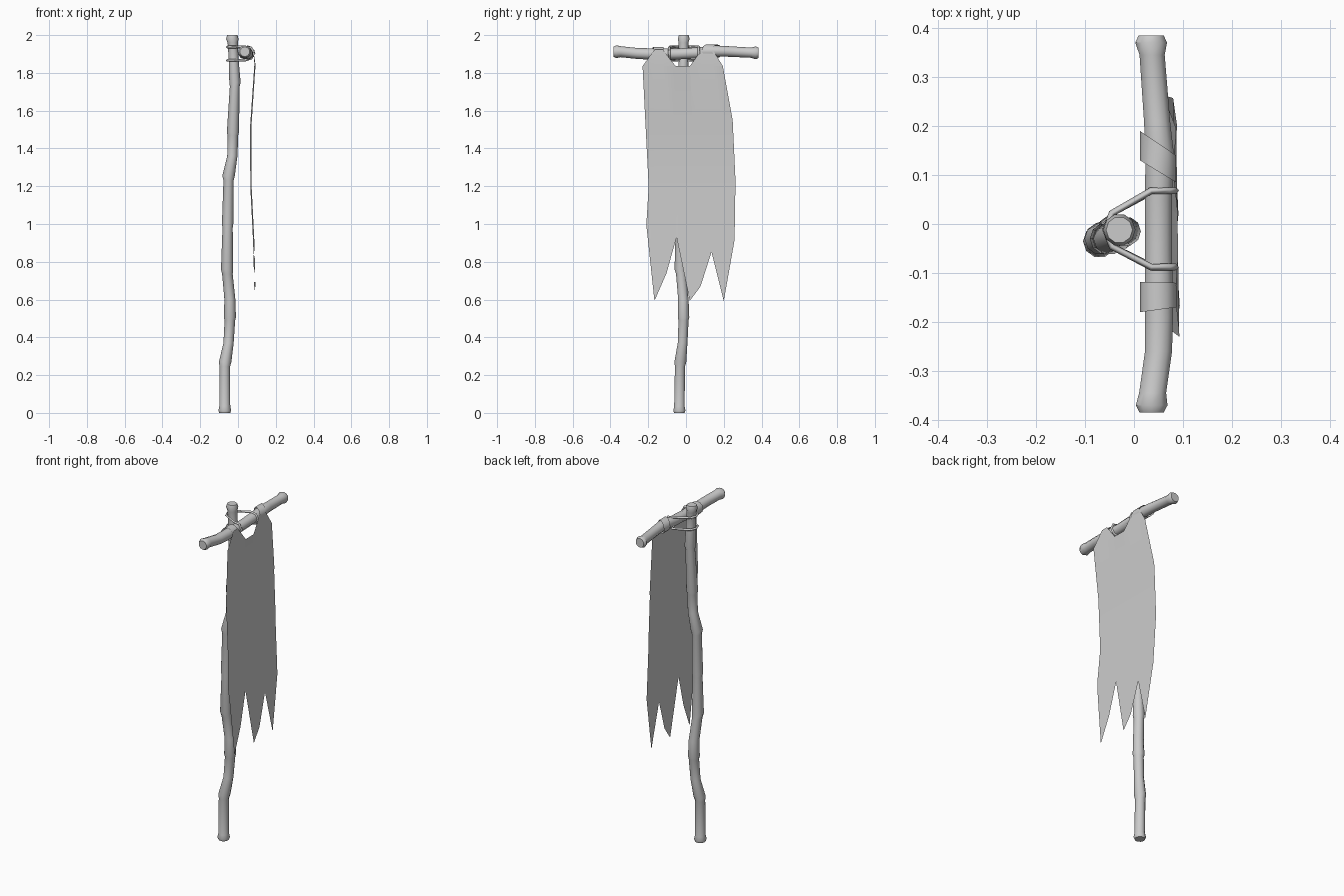
import bpy, bmesh
from math import sin, cos, pi
from mathutils import Vector

if "Cube" in bpy.data.objects:
    bpy.data.objects.remove(bpy.data.objects["Cube"])


def finish(name, bm, smooth=True):
    me = bpy.data.meshes.new(name)
    bm.to_mesh(me)
    bm.free()
    ob = bpy.data.objects.new(name, me)
    bpy.context.collection.objects.link(ob)
    if smooth:
        for o in bpy.context.selected_objects:
            o.select_set(False)
        ob.select_set(True)
        bpy.context.view_layer.objects.active = ob
        bpy.ops.object.shade_smooth_by_angle(angle=0.7)
    return ob


def stick(name, path, axis, sides=10):
    """Knotty stick: path of (x, y, z, radius), rings square to the axis."""
    bm = bmesh.new()
    rings = []
    for x, y, z, r in path:
        ring = []
        for i in range(sides):
            a = 2 * pi * i / sides
            u, v = r * cos(a), r * sin(a)
            off = (u, v, 0) if axis == 'z' else (v, 0, u)
            ring.append(bm.verts.new(Vector((x, y, z)) + Vector(off)))
        rings.append(ring)
    for a, b in zip(rings, rings[1:]):
        for i in range(sides):
            j = (i + 1) % sides
            bm.faces.new((a[i], a[j], b[j], b[i]))
    bm.faces.new(rings[0][::-1])
    bm.faces.new(rings[-1])
    bmesh.ops.recalc_face_normals(bm, faces=bm.faces)
    return finish(name, bm)


def lerp_table(table, t):
    for (a, va), (b, vb) in zip(table, table[1:]):
        if t <= b:
            return va + (vb - va) * (t - a) / (b - a)
    return table[-1][1]


# Crooked pole
stick("pole", [
    (-.07, -.035, 0, .029), (-.07, -.035, .012, .034), (-.07, -.035, .035, .029),
    (-.07, -.032, .245, .028), (-.068, -.03, .27, .033), (-.05, -.018, .37, .027),
    (-.043, -.013, .49, .028), (-.043, -.013, .505, .032), (-.043, -.014, .6, .029),
    (-.056, -.026, .735, .028), (-.058, -.03, .76, .032), (-.055, -.03, .98, .027),
    (-.055, -.03, 1.0, .030), (-.05, -.03, 1.23, .027), (-.05, -.03, 1.255, .033),
    (-.03, -.022, 1.36, .027), (-.027, -.02, 1.47, .028), (-.027, -.02, 1.485, .032),
    (-.017, -.016, 1.73, .026), (-.016, -.015, 1.75, .030), (-.023, -.013, 1.87, .026),
    (-.028, -.013, 1.96, .027), (-.03, -.012, 1.98, .033), (-.03, -.012, 2.0, .027),
], 'z')

# Bent crossbar
stick("crossbar", [
    (.036, -.385, 1.912, .026), (.036, -.37, 1.912, .034), (.038, -.345, 1.912, .029),
    (.050, -.26, 1.903, .029), (.051, -.19, 1.90, .030), (.050, -.05, 1.90, .029),
    (.050, .05, 1.905, .029), (.052, .15, 1.915, .030), (.047, .21, 1.914, .028),
    (.037, .345, 1.907, .027), (.035, .37, 1.906, .034), (.035, .385, 1.906, .027),
], 'y')

# Tattered cloth: outline in (y, z), cut into rows and bowed in x
outline = [(-.23, 1.836), (-.165, 1.925), (-.125, 1.925), (-.055, 1.836), (.02, 1.836),
           (.085, 1.925), (.14, 1.925), (.195, 1.836), (.247, 1.55), (.262, 1.23),
           (.257, .915), (.2, .593), (.135, .852), (.077, .67), (.02, .593),
           (-.05, .93), (-.103, .74), (-.167, .593), (-.21, .995), (-.18, 1.206),
           (-.178, 1.524)]
bow = [(.59, .091), (.9, .084), (1.2, .069), (1.52, .068), (1.836, .089), (1.93, .083)]
bm = bmesh.new()
face = bm.faces.new([bm.verts.new((0, y, z)) for y, z in outline])
bmesh.ops.triangulate(bm, faces=[face])
for z, _ in bow[1:-1]:
    bmesh.ops.bisect_plane(bm, geom=bm.verts[:] + bm.edges[:] + bm.faces[:],
                           plane_co=(0, 0, z), plane_no=(0, 0, 1))
for v in bm.verts:
    v.co.x = lerp_table(bow, v.co.z) - .015 * v.co.y
bmesh.ops.recalc_face_normals(bm, faces=bm.faces)
bm.normal_update()
if sum(f.normal.x for f in bm.faces) < 0:
    bmesh.ops.reverse_faces(bm, faces=bm.faces[:])
finish("cloth", bm)


# Cloth loops wrapped around the crossbar, skewed from front to back
def strap(name, front, back, cz, r=.037, n=12):
    bm = bmesh.new()
    pairs = []
    for i in range(n):
        a = 2 * pi * i / n
        t = (1 - cos(a)) / 2
        pairs.append([bm.verts.new((.049 + r * cos(a), f + (b - f) * t, cz + r * sin(a)))
                      for f, b in zip(front, back)])
    for i in range(n):
        p, q = pairs[i], pairs[(i + 1) % n]
        bm.faces.new((p[0], p[1], q[1], q[0]))
    bmesh.ops.recalc_face_normals(bm, faces=bm.faces)
    finish(name, bm)


strap("strap_left", (.085, .14), (.13, .19), 1.914)
strap("strap_right", (-.17, -.12), (-.18, -.118), 1.90)

# Lashing: one loop behind the pole, over and under the crossbar on both sides
points = []
for y, s in ((.068, 1), (-.088, -1)):
    side = [(-.045, -.012 + s * .034, 1.937), (.035, y, 1.937), (.07, y, 1.932),
            (.085, y, 1.905), (.07, y, 1.878), (.04, y, 1.868), (-.045, -.012 + s * .034, 1.866)]
    points += side if s > 0 else [(-.058, -.012, 1.866)] + side[::-1] + [(-.058, -.012, 1.937)]
curve = bpy.data.curves.new("lashing", 'CURVE')
curve.dimensions = '3D'
curve.bevel_depth = .007
curve.bevel_resolution = 0
spline = curve.splines.new('POLY')
spline.points.add(len(points) - 1)
for p, co in zip(spline.points, points):
    p.co = (*co, 1)
spline.use_cyclic_u = True
bpy.context.collection.objects.link(bpy.data.objects.new("lashing", curve))
